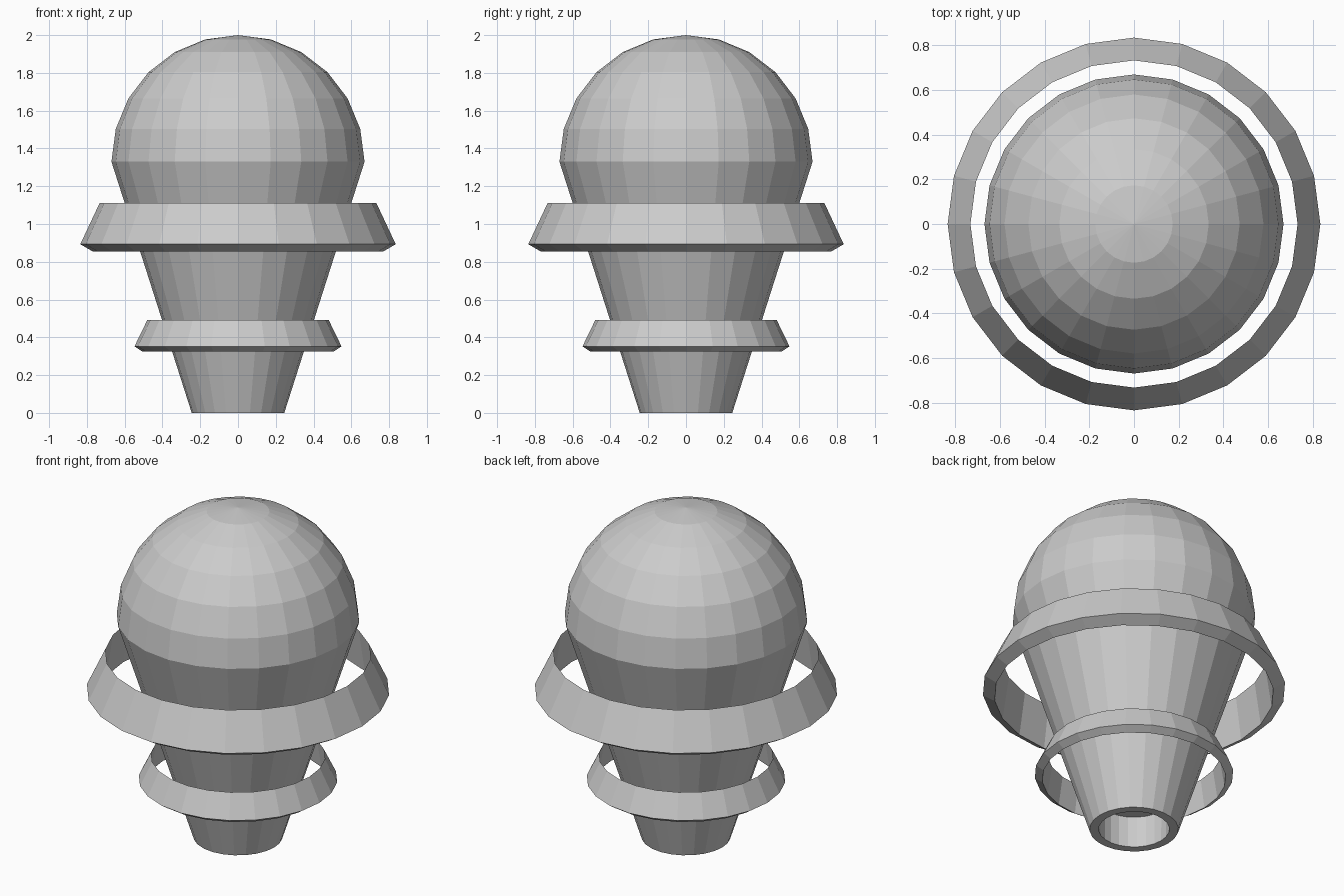
import bpy, bmesh
from math import sin, cos, pi, radians

if "Cube" in bpy.data.objects:
    bpy.data.objects.remove(bpy.data.objects["Cube"])

SIDES = 24


def lathe(name, profile, closed=False):
    """Revolve (radius, z) points round the z axis; zero radius gives a pole."""
    bm = bmesh.new()
    rings = []
    for r, z in profile:
        if r < 1e-5:
            rings.append([bm.verts.new((0, 0, z))] * SIDES)
        else:
            rings.append([bm.verts.new((r * cos(2 * pi * i / SIDES),
                                        r * sin(2 * pi * i / SIDES), z))
                          for i in range(SIDES)])
    pairs = list(zip(rings, rings[1:]))
    if closed:
        pairs.append((rings[-1], rings[0]))
    for a, b in pairs:
        for i in range(SIDES):
            j = (i + 1) % SIDES
            quad = list(dict.fromkeys((a[i], a[j], b[j], b[i])))
            bm.faces.new(quad)
    bmesh.ops.recalc_face_normals(bm, faces=bm.faces)
    mesh = bpy.data.meshes.new(name)
    bm.to_mesh(mesh)
    bm.free()
    obj = bpy.data.objects.new(name, mesh)
    bpy.context.collection.objects.link(obj)
    return obj


# Tapered body with a socket in the base and a half-sphere dome on top
R, EQUATOR = 0.67, 1.33
socket = [(0, 0.19), (0.197, 0.19), (0.195, 0), (0.245, 0)]
dome = [(R * cos(radians(a)), EQUATOR + R * sin(radians(a)))
        for a in range(0, 91, 15)]
lathe("domed_body", socket + dome)

# Floating sloped rings with a wedge-shaped section
lathe("large_ring", [(0.733, 1.11), (0.835, 0.893), (0.77, 0.855)], closed=True)
lathe("small_ring", [(0.48, 0.492), (0.548, 0.352), (0.506, 0.324)], closed=True)
